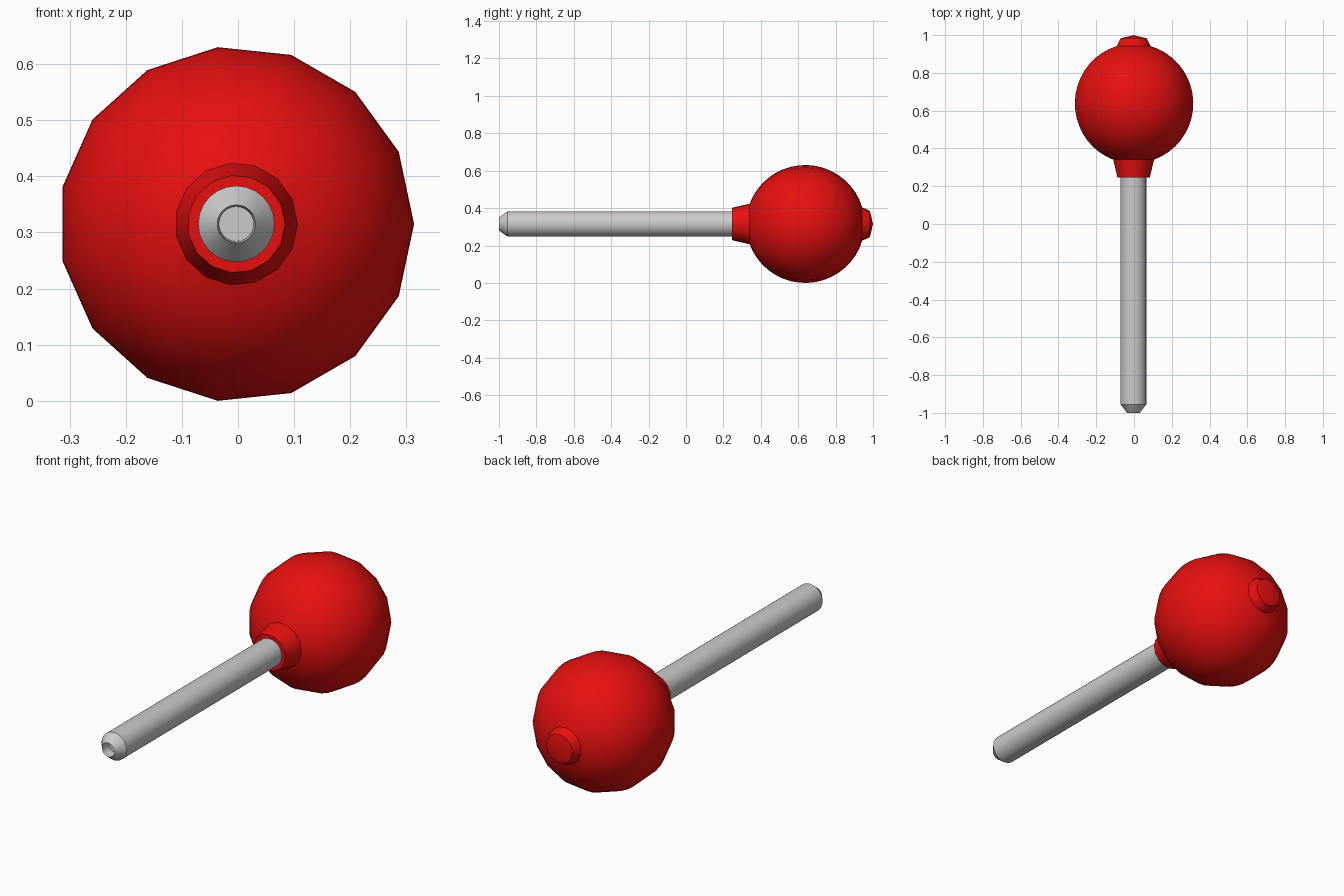
import bpy, bmesh, math

if "Cube" in bpy.data.objects:
    bpy.data.objects.remove(bpy.data.objects["Cube"])

CX, CZ = -0.003, 0.315   # axis of the whole part, running along y


def lathe(name, profile, sides, color=None):
    """Revolve (radius, y) points round the y axis; radius 0 makes a pole."""
    bm = bmesh.new()
    rings = []
    for r, y in profile:
        if r == 0:
            rings.append([bm.verts.new((CX, y, CZ))] * sides)
        else:
            angles = [2 * math.pi * i / sides for i in range(sides)]
            rings.append([bm.verts.new((CX + r * math.cos(a), y, CZ + r * math.sin(a)))
                          for a in angles])
    for a, b in zip(rings, rings[1:]):
        for i in range(sides):
            j = (i + 1) % sides
            bm.faces.new(list(dict.fromkeys((a[i], a[j], b[j], b[i]))))
    bmesh.ops.recalc_face_normals(bm, faces=bm.faces)
    mesh = bpy.data.meshes.new(name)
    bm.to_mesh(mesh)
    bm.free()
    ob = bpy.data.objects.new(name, mesh)
    bpy.context.collection.objects.link(ob)
    if color:
        mat = bpy.data.materials.new(name + "_paint")
        mat.diffuse_color = color
        mat.use_nodes = True
        mat.node_tree.nodes["Principled BSDF"].inputs["Base Color"].default_value = mat.diffuse_color
        mesh.materials.append(mat)
    bpy.ops.object.select_all(action='DESELECT')
    ob.select_set(True)
    bpy.context.view_layer.objects.active = ob
    bpy.ops.object.shade_smooth_by_angle(angle=math.radians(30))
    return ob


# Metal rod: chamfered tip with a small recessed hole
lathe("rod", [(0, -0.95), (0.031, -0.95), (0.034, -1.0), (0.068, -0.955),
              (0.068, 0.30), (0, 0.30)], 24)

# Ball knob: tapered collar, 15-sided ball, low domed end cap
R, CY = 0.317, 0.638
start, end = math.asin(0.109 / R), math.pi - math.asin(0.09 / R)
steps = 18
ball = []
for k in range(steps + 1):
    t = start + (end - start) * k / steps
    ball.append((R * math.sin(t), CY - R * math.cos(t)))
lathe("ball_knob",
      [(0, 0.247), (0.087, 0.247)] + ball + [(0.07, 0.983), (0, 1.0)],
      15, (0.8, 0.005, 0.005, 1))
